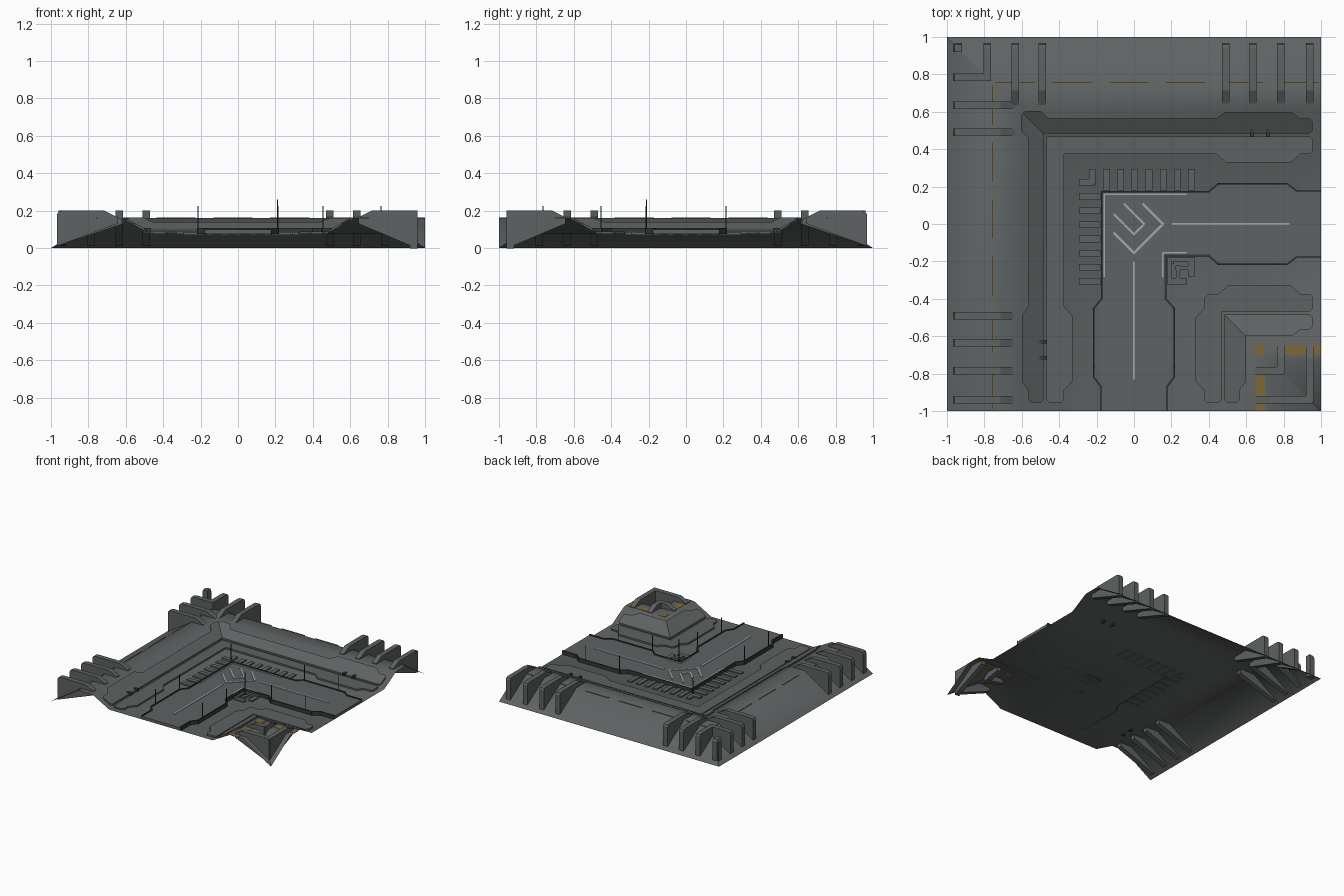
import bpy, bmesh, math
from mathutils import Matrix, Vector

if "Cube" in bpy.data.objects:
    bpy.data.objects.remove(bpy.data.objects["Cube"])

def mat(name, r, g, b):
    m = bpy.data.materials.new(name)
    m.diffuse_color = (r, g, b, 1)
    m.use_nodes = True
    m.node_tree.nodes["Principled BSDF"].inputs["Base Color"].default_value = m.diffuse_color
    return m

GREY = mat("hull grey", .112, .122, .122)
DARK = mat("dark edge", .035, .04, .04)
WHITE = mat("lane paint", .36, .38, .41)
AMBER = mat("amber paint", .21, .14, .04)

# The tile is a corner: height depends only on d = max(-x, y).
# Everything is built on the right arm (x = s, y = d), then mirrored over the diagonal.
SWAP = Matrix(((0, -1, 0, 0), (-1, 0, 0, 0), (0, 0, 1, 0), (0, 0, 0, 1)))
PROFILE = [(.47, .075), (.625, .16), (.75, .16), (1, 0)]

def height(d):
    d = abs(d)
    if d <= .47:
        return .075
    for (a, za), (b, zb) in zip(PROFILE, PROFILE[1:]):
        if d <= b:
            return za + (zb - za) * (d - a) / (b - a)
    return 0

def finish(bm, name, material, smooth=0, mirror=True):
    if mirror:
        dup = bmesh.ops.duplicate(bm, geom=bm.verts[:] + bm.edges[:] + bm.faces[:])["geom"]
        bmesh.ops.transform(bm, matrix=SWAP, verts=[g for g in dup if isinstance(g, bmesh.types.BMVert)])
        bmesh.ops.reverse_faces(bm, faces=[g for g in dup if isinstance(g, bmesh.types.BMFace)])
        if smooth:
            bmesh.ops.remove_doubles(bm, verts=bm.verts[:], dist=1e-5)
    me = bpy.data.meshes.new(name)
    bm.to_mesh(me)
    bm.free()
    me.materials.append(material)
    ob = bpy.data.objects.new(name, me)
    bpy.context.collection.objects.link(ob)
    if smooth:
        bpy.context.view_layer.objects.active = ob
        ob.select_set(True)
        bpy.ops.object.shade_smooth_by_angle(angle=math.radians(smooth))
        ob.select_set(False)

def plate(bm, pts, off):
    """Raised panel that follows the ground; no wall along the mirror diagonal."""
    if sum(a[0] * b[1] - b[0] * a[1] for a, b in zip(pts, pts[1:] + pts[:1])) < 0:
        pts = pts[::-1]
    low = [bm.verts.new((s, d, height(d))) for s, d in pts]
    top = [bm.verts.new((s, d, height(d) + off)) for s, d in pts]
    bm.faces.new(top)
    for i in range(len(pts)):
        j = (i + 1) % len(pts)
        if abs(sum(pts[i])) + abs(sum(pts[j])) > 1e-6:
            bm.faces.new((low[i], low[j], top[j], top[i]))

def box(bm, s0, s1, d0, d1, z0, z1):
    m = Matrix.Translation(((s0 + s1) / 2, (d0 + d1) / 2, (z0 + z1) / 2))
    bmesh.ops.create_cube(bm, size=1, matrix=m @ Matrix.Diagonal((s1 - s0, d1 - d0, z1 - z0, 1)))

def ribbon(bm, pts, w, z0, z1):
    """Straight bars along a path."""
    for a, b in zip(pts, pts[1:]):
        v = Vector(b) - Vector(a)
        c = (Vector(a) + Vector(b)) / 2
        m = Matrix.Translation((c.x, c.y, (z0 + z1) / 2)) @ Matrix.Rotation(math.atan2(v.y, v.x), 4, 'Z')
        bmesh.ops.create_cube(bm, size=1, matrix=m @ Matrix.Diagonal((v.length + w * .9, w, z1 - z0, 1)))

# Open ground shell
bm = bmesh.new()
ds = [-1, -.75, -.625, -.47, .47, .625, .75, 1]
for a, b in zip(ds, ds[1:]):
    ring = [(-a, a), (1, a), (1, b), (-b, b)]
    if a == -1:
        ring = ring[1:]
    bm.faces.new([bm.verts.new((s, d, height(d))) for s, d in ring])
finish(bm, "ground_shell", GREY, 33)

# Wall and floor panels, outer side then inner side
def tip(a, b):
    """Rounded panel end between depths a and b."""
    e = .015 if b > a else -.015
    return [(.94, a), (.955, a + e), (.955, b - e), (.94, b)]

panels = {
    "outer_wall_panel": [(-.483, .483)] + tip(.483, .565) + [(.89, .565), (.84, .6), (.49, .6), (.44, .565),
                         (-.46, .565), (-.5, .605), (-.58, .605), (-.5925, .5925)],
    "outer_floor_panel": [(-.468, .468)] + tip(.468, .375) + [(.89, .375), (.84, .33), (.49, .33),
                          (.44, .375), (-.375, .375)],
    "inner_floor_panel": [(.468, -.468)] + tip(-.468, -.375) + [(.89, -.375), (.84, -.33), (.5, -.33),
                          (.45, -.375), (.4, -.375), (.3875, -.3875)],
    "inner_wall_panel": [(.483, -.483)] + tip(-.483, -.565) + [(.89, -.565), (.84, -.6), (.6, -.6)],
}
for name, pts in panels.items():
    bm = bmesh.new()
    plate(bm, pts, .013)
    finish(bm, name, GREY)

# Raised road deck with dark curbs
outer = [(-.172, .172), (.4, .172), (.45, .213), (.82, .213), (.87, .175), (1, .175)]
inner = [(.168, -.168), (.4, -.168), (.45, -.213), (.82, -.213), (.87, -.175), (1, -.175)]
bm = bmesh.new()
plate(bm, outer + inner[::-1], .024)
finish(bm, "road_deck", GREY)
bm = bmesh.new()
for path in (outer, inner):
    ribbon(bm, path[:-1] + [(.995, path[-1][1])], .01, .075, .106)
finish(bm, "road_curb", DARK)

# Lane paint: centre line, corner edge lines, nested chevrons
bm = bmesh.new()
Z0, Z1 = .098, .103
ribbon(bm, [(.205, 0), (.825, 0)], .012, Z0, Z1)
ribbon(bm, [(-.158, .158), (.28, .158)], .008, Z0, Z1)
ribbon(bm, [(.155, -.155), (.28, -.155)], .008, Z0, Z1)
ribbon(bm, [(.0775, -.0775), (.155, 0), (.05, .105)], .012, Z0, Z1)
ribbon(bm, [(.0275, -.0275), (.055, 0), (-.05, .105)], .012, Z0, Z1)
finish(bm, "lane_paint", WHITE)

# Comb of vents outside the bend, nested blocks at both bend corners
bm = bmesh.new()
for i in range(7):
    s = -.147 + .0757 * i
    box(bm, s - .018, s + .018, .18, .293, .07, .084)
box(bm, .295, .325, .2, .293, .07, .084)
box(bm, -.24, -.205, .21, .293, .07, .088)
box(bm, -.293, -.215, .21, .235, .07, .084)
box(bm, .18, .325, -.2, -.18, .07, .09)
box(bm, .22, .29, -.245, -.225, .07, .09)
box(bm, .29, .325, -.28, -.18, .07, .086)
finish(bm, "vent_comb", GREY)

# Clamps bridging the trench
bm = bmesh.new()
for s in (.63, .715):
    box(bm, s - .009, s + .009, .465, .51, .075, .108)
finish(bm, "trench_clamp", DARK)

# Fins over the sloped rim, cut short where they meet the diagonal
def fin(bm, s, lo, hi, sign):
    def top(d):
        return min(.2, .165 + (d - .645) * .5)
    prof = [(lo, height(lo) - .03), (lo, top(lo))]
    if lo < .715 < hi:
        prof.append((.715, .2))
    if hi > .96:
        prof += [(hi - .03, .2), (hi - .008, .195), (hi, .18), (hi, .01)]
    else:
        prof += [(hi, top(hi)), (hi, height(hi) - .03)]
    f = [bm.faces.new([bm.verts.new((s + o, sign * d, z)) for d, z in prof]) for o in (-.02, .02)]
    n = len(prof)
    a, b = f[0].verts[:], f[1].verts[:]
    for i in range(n):
        j = (i + 1) % n
        bm.faces.new((a[i], a[j], b[j], b[i]))

bm = bmesh.new()
for s in (.49, .635, .785, .94):
    fin(bm, s, .645, .967, 1)
    fin(bm, -s, max(.645, s - .02) if s > .64 else .62, .967, 1)
    if s > .7:
        fin(bm, s, .645, s + .015, -1)
bmesh.ops.recalc_face_normals(bm, faces=bm.faces[:])
finish(bm, "rim_fin", GREY)

# Amber dashes on the rim and amber pads at the inner corner
bm = bmesh.new()
for i in range(6):
    s = -.74 + .304 * i
    box(bm, s, min(1, s + .21), .75, .759, .157, .162)
for s0, s1 in ((.645, .7), (.81, 1)):
    box(bm, s0, s1, -.7, -.65, .158, .162)
finish(bm, "amber_marking", AMBER)

# Thin marker posts beside the road
bm = bmesh.new()
for s, d, z in ((-.214, .214, .225), (.211, -.211, .26), (.455, .214, .225), (.765, .214, .225),
                (.455, -.214, .225), (.765, -.214, .225)):
    box(bm, s - .002, s + .002, d - .002, d + .002, .075, z)
finish(bm, "marker_post", DARK)
